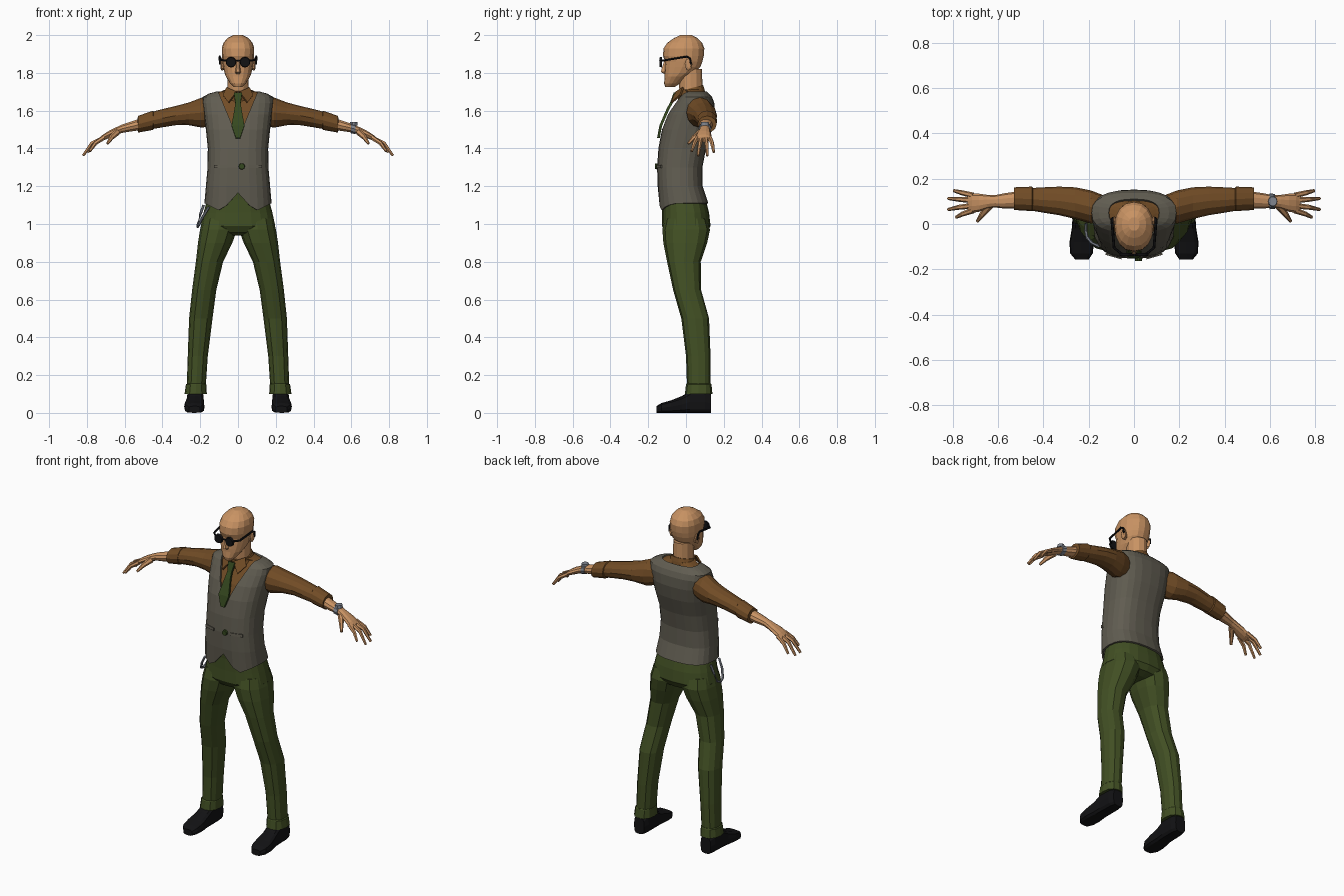
import bpy, bmesh, math
from mathutils import Vector


def material(name, rgb):
    m = bpy.data.materials.new(name)
    m.diffuse_color = (*rgb, 1)
    return m


SKIN = material("skin", (0.58, 0.29, 0.125))
SHIRT = material("brown shirt", (0.165, 0.072, 0.019))
VEST = material("grey vest", (0.118, 0.108, 0.082))
GREEN = material("green trousers", (0.053, 0.078, 0.017))
TIE = material("green tie", (0.036, 0.066, 0.014))
BLACK = material("black", (0.006, 0.006, 0.007))
STEEL = material("steel", (0.22, 0.24, 0.28))


def finish(name, bm, mat):
    bmesh.ops.recalc_face_normals(bm, faces=bm.faces[:])
    me = bpy.data.meshes.new(name)
    bm.to_mesh(me)
    bm.free()
    me.materials.append(mat)
    ob = bpy.data.objects.new(name, me)
    bpy.context.collection.objects.link(ob)
    return ob


def skin_rings(bm, rings, caps):
    rows = [[bm.verts.new(p) for p in r] for r in rings]
    n = len(rows[0])
    for a, b in zip(rows, rows[1:]):
        for i in range(n):
            j = (i + 1) % n
            bm.faces.new((a[i], a[j], b[j], b[i]))
    if caps:
        bm.faces.new(rows[0])
        bm.faces.new(rows[-1])


def loft_bm(axis, rings, n=12, e=2.0, side=1, caps=True):
    """Rings are (t, c1, c2, r1, r2); t runs along the axis."""
    out = []
    for t, c1, c2, r1, r2 in rings:
        ring = []
        for i in range(n):
            a = 2 * math.pi * i / n
            c, s = math.cos(a), math.sin(a)
            u = c1 + r1 * math.copysign(abs(c) ** (2 / e), c)
            v = c2 + r2 * math.copysign(abs(s) ** (2 / e), s)
            x, y, z = {"x": (t, u, v), "y": (u, t, v), "z": (u, v, t)}[axis]
            ring.append((x * side, y, z))
        out.append(ring)
    bm = bmesh.new()
    skin_rings(bm, out, caps)
    return bm


def loft(name, mat, axis, rings, **kw):
    return finish(name, loft_bm(axis, rings, **kw), mat)


def zr(z, rx, yf, yb, cx=0.0):
    """Horizontal ring from its half width, front and back."""
    return (z, cx, (yf + yb) / 2, rx, (yb - yf) / 2)


def tube(name, mat, pts, radii, n=6, side=1):
    pts = [Vector((p[0] * side, p[1], p[2])) for p in pts]
    rings = []
    for i, p in enumerate(pts):
        d = (pts[min(i + 1, len(pts) - 1)] - pts[max(i - 1, 0)]).normalized()
        ref = Vector((0, 0, 1)) if abs(d.z) < 0.9 else Vector((0, 1, 0))
        u = d.cross(ref).normalized()
        v = d.cross(u)
        r = radii[i] if isinstance(radii, (list, tuple)) else radii
        rings.append([p + r * (u * math.cos(k * math.tau / n) + v * math.sin(k * math.tau / n)) for k in range(n)])
    bm = bmesh.new()
    skin_rings(bm, rings, True)
    return finish(name, bm, mat)


def plate(name, mat, pts, thick, faces, side=1):
    bm = bmesh.new()
    vs = [bm.verts.new((p[0] * side, p[1], p[2])) for p in pts]
    for f in faces:
        bm.faces.new([vs[i] for i in f])
    ob = finish(name, bm, mat)
    m = ob.modifiers.new("thickness", "SOLIDIFY")
    m.thickness, m.offset = thick, 0
    return ob


# Head, nose and neck
loft("head", SKIN, "z", [zr(*r) for r in (
    (1.725, .022, -.11, -.06), (1.745, .042, -.116, -.03), (1.78, .064, -.113, .01),
    (1.80, .071, -.114, .045), (1.83, .078, -.113, .075), (1.86, .083, -.11, .087),
    (1.89, .085, -.122, .094), (1.93, .086, -.119, .097), (1.96, .077, -.098, .085),
    (1.985, .054, -.062, .06), (2.0, .024, -.03, .03))], n=16, e=2.2)
loft("nose", SKIN, "z", [zr(1.795, .014, -.118, -.09), zr(1.805, .015, -.137, -.09),
                         zr(1.86, .008, -.118, -.09)], n=6)
loft("neck", SKIN, "z", [zr(1.66, .063, -.03, .095), zr(1.72, .057, -.036, .087),
                         zr(1.82, .055, -.04, .085)], n=12)

# Vest with cut V neck and pointed hem
body = [(1.11, .178, -.143, .118), (1.2, .17, -.15, .088), (1.3, .161, -.153, .087),
        (1.4, .16, -.146, .106), (1.5, .17, -.128, .138), (1.58, .18, -.098, .152),
        (1.64, .188, -.06, .15), (1.672, .187, -.038, .138), (1.69, .155, -.022, .122),
        (1.702, .112, -.012, .11)]
bm = loft_bm("z", [zr(*r) for r in body], n=24, e=2.6, caps=False)
for v in bm.verts:
    if v.co.z < 1.12 and v.co.y < 0:
        ax = abs(v.co.x)
        v.co.z = 1.165 - 1.1 * ax if ax < .09 else 1.066 + (ax - .09) * .5
for s in (1, -1):
    bmesh.ops.bisect_plane(bm, geom=bm.verts[:] + bm.edges[:] + bm.faces[:],
                           plane_co=(0, 0, 1.45), plane_no=(.24 * s, 0, -.1))
hole = [f for f in bm.faces if f.calc_center_median().y < .03
        and f.calc_center_median().z > 1.45 + 2.4 * abs(f.calc_center_median().x)]
bmesh.ops.delete(bm, geom=hole, context="FACES")
vest = finish("vest", bm, VEST)
mod = vest.modifiers.new("cloth thickness", "SOLIDIFY")
mod.thickness, mod.offset = .01, -1

# Shirt body beneath the vest
loft("shirt_body", SHIRT, "z", [zr(z - .004, rx - .012, a + .012, b - .012) for z, rx, a, b in body[3:]]
     + [zr(1.712, .066, -.03, .095)], n=24, e=2.6)

# Collar band, higher at the back, with two wings
bm = loft_bm("z", [zr(1.675, .085, -.045, .105), zr(1.70, .078, -.046, .1), zr(1.725, .064, -.042, .092)], n=14)
for v in bm.verts:
    v.co.z += (v.co.y - .05) * .25
finish("collar", bm, SHIRT)
for s in (1, -1):
    plate("collar_wing", SHIRT, [(.006, -.052, 1.698), (.06, -.015, 1.722), (.078, -.03, 1.68), (.05, -.077, 1.642)],
          .01, [(0, 1, 2, 3)], s)

# Tie: knot and blade
tie_rows = [(.022, -.058, 1.695), (.014, -.078, 1.64), (.018, -.095, 1.61), (.034, -.134, 1.52), (.012, -.146, 1.455)]
plate("tie", TIE, [(sx * w, y, z) for w, y, z in tie_rows for sx in (-1, 1)], .014,
      [(2 * i, 2 * i + 1, 2 * i + 3, 2 * i + 2) for i in range(4)])

# Vest button and pocket welts
loft("vest_button", TIE, "y", [(-.163, .02, 1.305, .015, .015), (-.145, .02, 1.305, .018, .018)], n=10)
for s in (1, -1):
    plate("pocket_welt", VEST, [(.055, -.151, 1.312), (.125, -.131, 1.312), (.125, -.132, 1.296), (.055, -.152, 1.296)],
          .008, [(0, 1, 2, 3)], s)

# Trouser seat
loft("trouser_seat", GREEN, "z", [zr(1.21, .15, -.135, .07), zr(1.13, .164, -.127, .105), zr(1.06, .182, -.126, .122),
     zr(.99, .197, -.128, .13), zr(.955, .17, -.105, .11), zr(.94, .08, -.06, .07)], n=20, e=2.4)

for s in (1, -1):
    # Leg, turned-up hem and shoe
    loft("trouser_leg", GREEN, "z", [zr(*r) for r in (
        (1.03, .085, -.11, .11, .1), (.97, .098, -.125, .127, .103), (.9, .091, -.12, .112, .121),
        (.8, .072, -.1, .078, .151), (.65, .064, -.068, .08, .179), (.5, .062, -.025, .122, .197),
        (.3, .053, 0, .13, .213), (.12, .05, .006, .13, .222))], n=12, e=2.3, side=s)
    loft("trouser_hem", GREEN, "z", [zr(.155, .049, .004, .132, .221), zr(.15, .054, 0, .135, .222),
         zr(.1, .059, -.006, .14, .224)], n=12, e=2.3, side=s)
    bm = loft_bm("y", [(y, cx, h / 2, w, h / 2) for y, cx, w, h in (
        (.132, .225, .034, .1), (.1, .225, .044, .115), (.02, .226, .046, .115), (-.02, .228, .047, .09),
        (-.08, .231, .054, .066), (-.13, .232, .05, .052), (-.156, .23, .03, .036))], n=12, e=3.5, side=s)
    finish("shoe", bm, BLACK)

    # Sleeve with rolled cuff
    loft("sleeve", SHIRT, "x", [(.13, .07, 1.595, .055, .07), (.19, .075, 1.59, .073, .08), (.26, .092, 1.583, .07, .06),
         (.33, .102, 1.574, .063, .051), (.40, .106, 1.56, .056, .048), (.47, .11, 1.545, .048, .045)], n=12, side=s)
    loft("sleeve_cuff", SHIRT, "x", [(.445, .11, 1.549, .047, .045), (.45, .111, 1.549, .054, .051),
         (.53, .112, 1.528, .05, .044), (.531, .11, 1.528, .036, .032)], n=12, side=s)

    # Forearm and palm
    loft("forearm_and_palm", SKIN, "x", [(.5, .108, 1.532, .038, .034), (.57, .102, 1.515, .034, .027),
         (.615, .1, 1.504, .027, .023), (.65, .098, 1.49, .031, .021), (.685, .094, 1.473, .04, .02),
         (.715, .092, 1.457, .043, .017), (.735, .092, 1.445, .036, .011)], n=10, side=s)
    # Fingers and thumb
    for by, my, tx, ty, tz in ((.126, .138, .795, .147, 1.38), (.104, .109, .82, .113, 1.362),
                               (.081, .074, .82, .064, 1.362), (.06, .045, .785, .03, 1.385)):
        tube("finger", SKIN, [(.71, by, 1.457), ((tx + .725) / 2, my, 1.428), (tx, ty, tz)], (.013, .011, .007), side=s)
    tube("thumb", SKIN, [(.64, .08, 1.487), (.67, .042, 1.458), (.692, .012, 1.425)], (.018, .013, .007), side=s)

    # Ear, round lens and glasses temple
    loft("ear", SKIN, "x", [(.07, .01, 1.84, .015, .025), (.088, .014, 1.845, .02, .032), (.093, .016, 1.848, .012, .022)],
         n=8, side=s)
    loft("glasses_lens", BLACK, "y", [(-.141, .037, 1.857, .025, .025), (-.128, .037, 1.857, .028, .028)], n=12, side=s)
    tube("glasses_temple", BLACK, [(.055, -.132, 1.864), (.088, -.105, 1.868), (.097, .005, 1.886),
                                   (.097, .022, 1.876), (.094, .026, 1.845)], .006, side=s)
tube("glasses_bridge", BLACK, [(-.015, -.137, 1.864), (.015, -.137, 1.864)], .005)

# Wrist watch on the left arm
loft("watch_band", STEEL, "x", [(.598, .1, 1.508, .035, .029), (.622, .1, 1.502, .033, .028)], n=10)
loft("watch_case", STEEL, "z", [(1.522, .611, .1, .022, .024), (1.54, .613, .1, .019, .021)], n=10)

# Pocket chain on the right hip
tube("pocket_chain", STEEL, [(-.155, -.098, 1.09), (-.185, -.085, 1.04), (-.207, -.06, .995), (-.213, -.03, .985),
                             (-.212, .0, 1.0), (-.2, .015, 1.05), (-.182, .02, 1.1)], .007)
